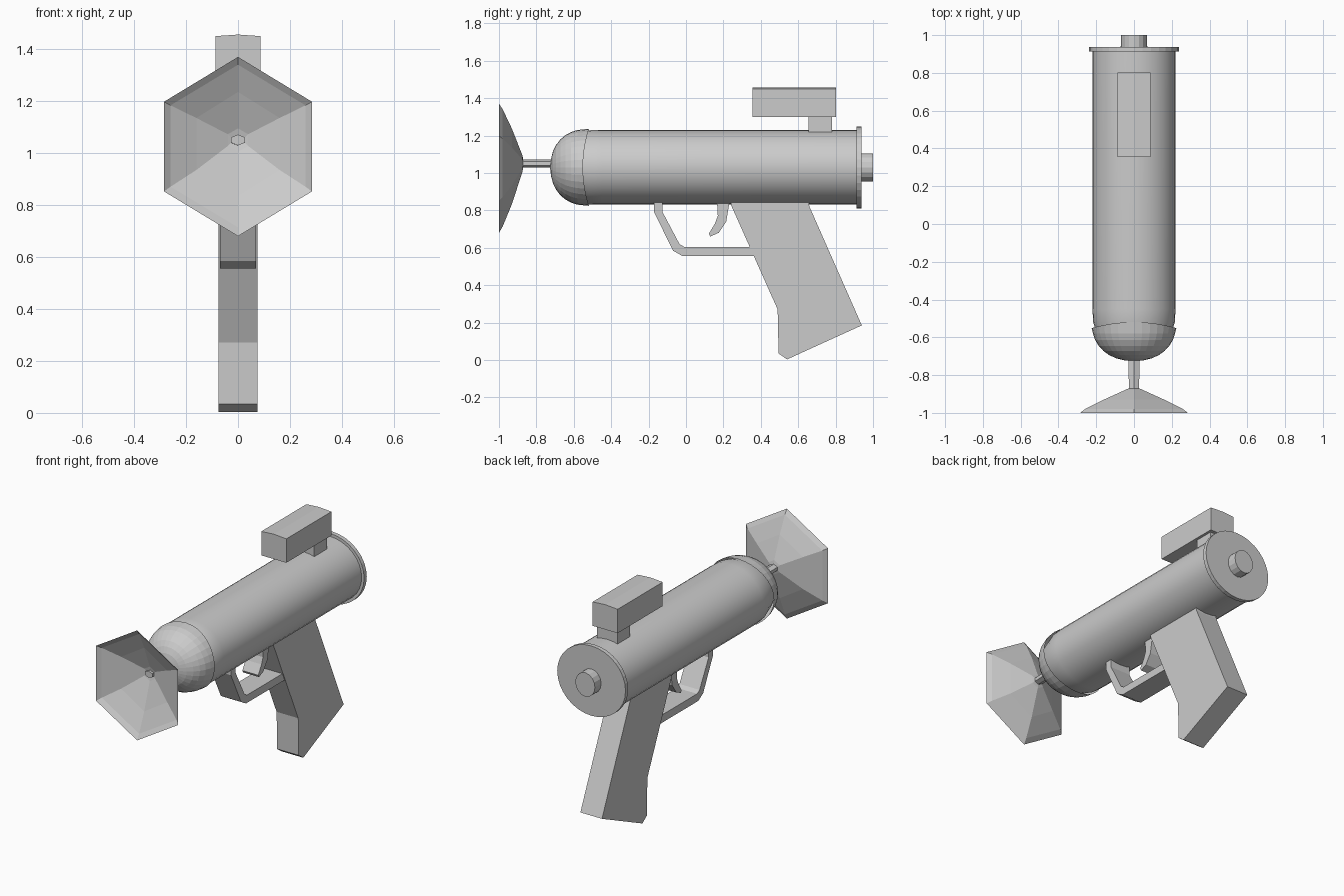
import bpy
import bmesh
from math import sin, cos, pi, radians

if "Cube" in bpy.data.objects:
    bpy.data.objects.remove(bpy.data.objects["Cube"])


def finish(name, bm, normals=True):
    if normals:
        bmesh.ops.recalc_face_normals(bm, faces=bm.faces)
    mesh = bpy.data.meshes.new(name)
    bm.to_mesh(mesh)
    bm.free()
    obj = bpy.data.objects.new(name, mesh)
    bpy.context.collection.objects.link(obj)
    return obj


def lathe(name, stations, sides, start=0.0, caps=(True, True), wave=0.0):
    """Elliptical rings along y; stations are (y, rx, rz, centre z)."""
    bm = bmesh.new()
    rings = []
    for i, (y, rx, rz, cz) in enumerate(stations):
        ring = []
        for k in range(sides):
            a = start + 2 * pi * k / sides
            dy = -wave * cos(2 * a) if i == 0 else 0
            ring.append(bm.verts.new((rx * cos(a), y + dy, cz + rz * sin(a))))
        rings.append(ring)
    for r0, r1 in zip(rings, rings[1:]):
        for k in range(sides):
            n = (k + 1) % sides
            bm.faces.new((r0[k], r0[n], r1[n], r1[k]))
    if caps[0]:
        bm.faces.new(rings[0])
    if caps[1]:
        bm.faces.new(rings[-1])
    return finish(name, bm)


def plate(name, profile, half):
    """Side profile of (y, z) points extruded across x."""
    bm = bmesh.new()
    left = [bm.verts.new((-half, y, z)) for y, z in profile]
    face = bm.faces.new(left)
    ext = bmesh.ops.extrude_face_region(bm, geom=[face])
    verts = [g for g in ext["geom"] if isinstance(g, bmesh.types.BMVert)]
    bmesh.ops.translate(bm, verts=verts, vec=(2 * half, 0, 0))
    return finish(name, bm)


def smooth(obj, angle):
    bpy.ops.object.select_all(action='DESELECT')
    obj.select_set(True)
    bpy.context.view_layer.objects.active = obj
    bpy.ops.object.shade_smooth_by_angle(angle=radians(angle))


CZ = 1.03

# Barrel, end flange and rear knob
barrel = lathe("barrel", [(-0.60, 0.19, 0.175, CZ), (-0.52, 0.216, 0.198, CZ),
                          (-0.45, 0.22, 0.2, CZ), (0.92, 0.22, 0.2, CZ)], 32)
lathe("rear_flange", [(0.912, 0.237, 0.219, CZ), (0.938, 0.237, 0.219, CZ)], 32)
lathe("rear_knob", [(0.93, 0.068, 0.075, CZ), (1.0, 0.068, 0.075, CZ)], 16)
smooth(barrel, 20)

# Domed nose with a gently wavy rim
dome = [(-0.535, 0.224, 0.206, CZ)]
for i in range(1, 8):
    t = pi / 2 * i / 8
    dome.append((-0.545 - 0.18 * sin(t), 0.221 * cos(t) ** 0.9,
                 0.203 * cos(t) ** 0.9, CZ))
dome.append((-0.726, 0.012, 0.011, CZ))
lathe("nose_dome", dome, 32, caps=(False, True), wave=0.016)

# Dart shaft and six-sided suction cup
lathe("dart_shaft", [(-0.70, 0.036, 0.021, 1.05), (-0.885, 0.03, 0.021, 1.05)],
      6, start=pi / 2)
lathe("suction_cup", [(-1.0, 0.329, 0.345, 1.025), (-0.98, 0.30, 0.313, 1.027),
                      (-0.93, 0.185, 0.2, 1.035), (-0.875, 0.045, 0.045, 1.05),
                      (-0.87, 0.03, 0.02, 1.05)],
      6, start=pi / 2, caps=(False, True))

# Grip, trigger guard and trigger
plate("grip", [(0.24, 0.85), (0.655, 0.85), (0.66, 0.82), (0.94, 0.185),
               (0.54, 0.003), (0.495, 0.035), (0.49, 0.27), (0.24, 0.83)], 0.075)
plate("trigger_guard", [(-0.17, 0.86), (-0.17, 0.79), (-0.07, 0.585),
                        (-0.02, 0.556), (0.39, 0.556), (0.37, 0.605),
                        (-0.01, 0.605), (-0.035, 0.62), (-0.125, 0.79),
                        (-0.125, 0.86)], 0.07)
plate("trigger", [(0.165, 0.86), (0.17, 0.77), (0.155, 0.73), (0.122, 0.675),
                  (0.13, 0.66), (0.175, 0.68), (0.215, 0.74), (0.235, 0.86)], 0.055)

# Sight block with a lightly crowned top, on its post
bm = bmesh.new()
section = [(-0.087, 1.30), (0.087, 1.30), (0.087, 1.45), (0, 1.456), (-0.087, 1.45)]
face = bm.faces.new([bm.verts.new((x, 0.355, z)) for x, z in section])
ext = bmesh.ops.extrude_face_region(bm, geom=[face])
bmesh.ops.translate(bm, verts=[g for g in ext["geom"] if isinstance(g, bmesh.types.BMVert)],
                    vec=(0, 0.447, 0))
finish("sight_block", bm)
plate("sight_post", [(0.655, 1.20), (0.78, 1.20), (0.78, 1.31), (0.655, 1.31)], 0.07)
